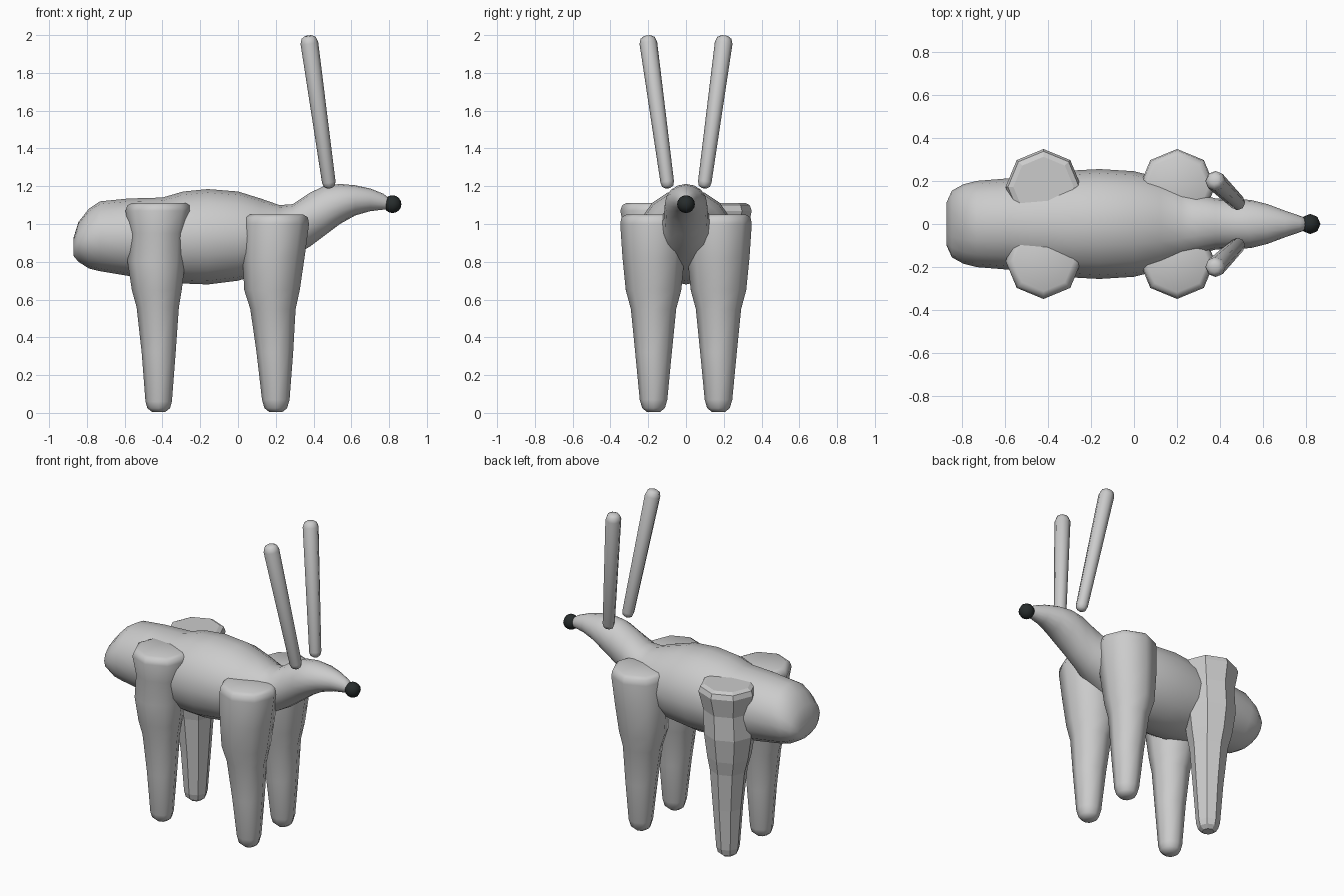
import bpy, bmesh, math
from mathutils import Vector

if "Cube" in bpy.data.objects:
    bpy.data.objects.remove(bpy.data.objects["Cube"])


def loft(name, rings, sides, smooth=True, angle=50):
    """Skin elliptical rings given as (centre, u_axis, v_axis), capping both ends."""
    bm = bmesh.new()
    loops = []
    for c, u, v in rings:
        loop = []
        for i in range(sides):
            a = 2 * math.pi * i / sides
            loop.append(bm.verts.new(Vector(c) + Vector(u) * math.cos(a) + Vector(v) * math.sin(a)))
        loops.append(loop)
    for a, b in zip(loops, loops[1:]):
        for i in range(sides):
            j = (i + 1) % sides
            bm.faces.new((a[i], a[j], b[j], b[i]))
    bm.faces.new(loops[0])
    bm.faces.new(loops[-1])
    bmesh.ops.recalc_face_normals(bm, faces=bm.faces)
    mesh = bpy.data.meshes.new(name)
    bm.to_mesh(mesh)
    bm.free()
    ob = bpy.data.objects.new(name, mesh)
    bpy.context.collection.objects.link(ob)
    if smooth:
        bpy.ops.object.select_all(action='DESELECT')
        ob.select_set(True)
        bpy.context.view_layer.objects.active = ob
        bpy.ops.object.shade_smooth_by_angle(angle=math.radians(angle))
    return ob


# Body, neck and head: (x, bottom z, top z, half width)
sections = [
    (-0.87, 0.83, 0.93, 0.10), (-0.845, 0.80, 1.01, 0.155), (-0.79, 0.765, 1.08, 0.185),
    (-0.73, 0.75, 1.12, 0.20), (-0.58, 0.725, 1.135, 0.212), (-0.40, 0.70, 1.14, 0.235),
    (-0.29, 0.685, 1.172, 0.248), (-0.16, 0.68, 1.185, 0.255), (0.0, 0.70, 1.172, 0.245),
    (0.12, 0.735, 1.135, 0.215), (0.22, 0.79, 1.10, 0.175), (0.29, 0.83, 1.105, 0.145),
    (0.38, 0.88, 1.165, 0.118), (0.46, 0.94, 1.203, 0.115), (0.54, 1.00, 1.212, 0.112),
    (0.62, 1.045, 1.205, 0.092), (0.70, 1.068, 1.188, 0.062), (0.77, 1.076, 1.16, 0.038),
    (0.81, 1.08, 1.13, 0.022),
]
loft("body", [((x, 0, (b + t) / 2), (0, w, 0), (0, 0, (t - b) / 2))
              for x, b, t, w in sections], 16, angle=60)

# Legs: (z, radius, x shift) from foot to rounded hip
hind = [(0.005, 0.035, 0), (0.025, 0.06, 0), (0.06, 0.07, 0), (0.32, 0.09, 0), (0.56, 0.112, -0.005),
        (0.65, 0.132, -0.01), (0.80, 0.153, -0.012), (0.95, 0.15, -0.005), (1.07, 0.176, 0),
        (1.10, 0.165, 0), (1.112, 0.14, 0)]
front = [(0.005, 0.035, 0), (0.025, 0.06, 0), (0.07, 0.073, 0), (0.32, 0.097, -0.005), (0.55, 0.12, -0.015),
         (0.65, 0.147, -0.02), (0.82, 0.164, -0.012), (1.00, 0.176, 0), (1.035, 0.17, 0),
         (1.05, 0.145, 0)]
for kind, x, prof in (("hind", -0.42, hind), ("front", 0.2, front)):
    for side, s in (("near", -1), ("far", 1)):
        # The far hind leg is the only faceted one
        loft(f"{kind}_leg_{side}",
             [((x + dx, s * 0.172, z), (r, 0, 0), (0, r, 0)) for z, r, dx in prof],
             8, smooth=not (kind == "hind" and s > 0))

# Antlers: tilted tapered rods with rounded ends
for side, s in (("near", -1), ("far", 1)):
    a, b = Vector((0.485, s * 0.095, 1.19)), Vector((0.372, s * 0.205, 2.0))
    axis = (b - a).normalized()
    u = axis.cross(Vector((0, 1, 0))).normalized()
    v = axis.cross(u)
    loft(f"antler_{side}", [(a.lerp(b, t), u * r, v * r) for t, r in
                            ((0, 0.014), (0.014, 0.03), (0.04, 0.036), (0.95, 0.047),
                             (0.982, 0.038), (0.995, 0.02))], 8)

# Nose
bpy.ops.mesh.primitive_uv_sphere_add(segments=8, ring_count=8, radius=0.047, location=(0.818, 0, 1.105))
nose = bpy.context.object
nose.name = "nose"
bpy.ops.object.shade_smooth_by_angle(angle=math.radians(50))
dark = bpy.data.materials.new("nose_dark")
dark.diffuse_color = (0.02, 0.025, 0.025, 1)
dark.use_nodes = True
dark.node_tree.nodes["Principled BSDF"].inputs["Base Color"].default_value = dark.diffuse_color
nose.data.materials.append(dark)
